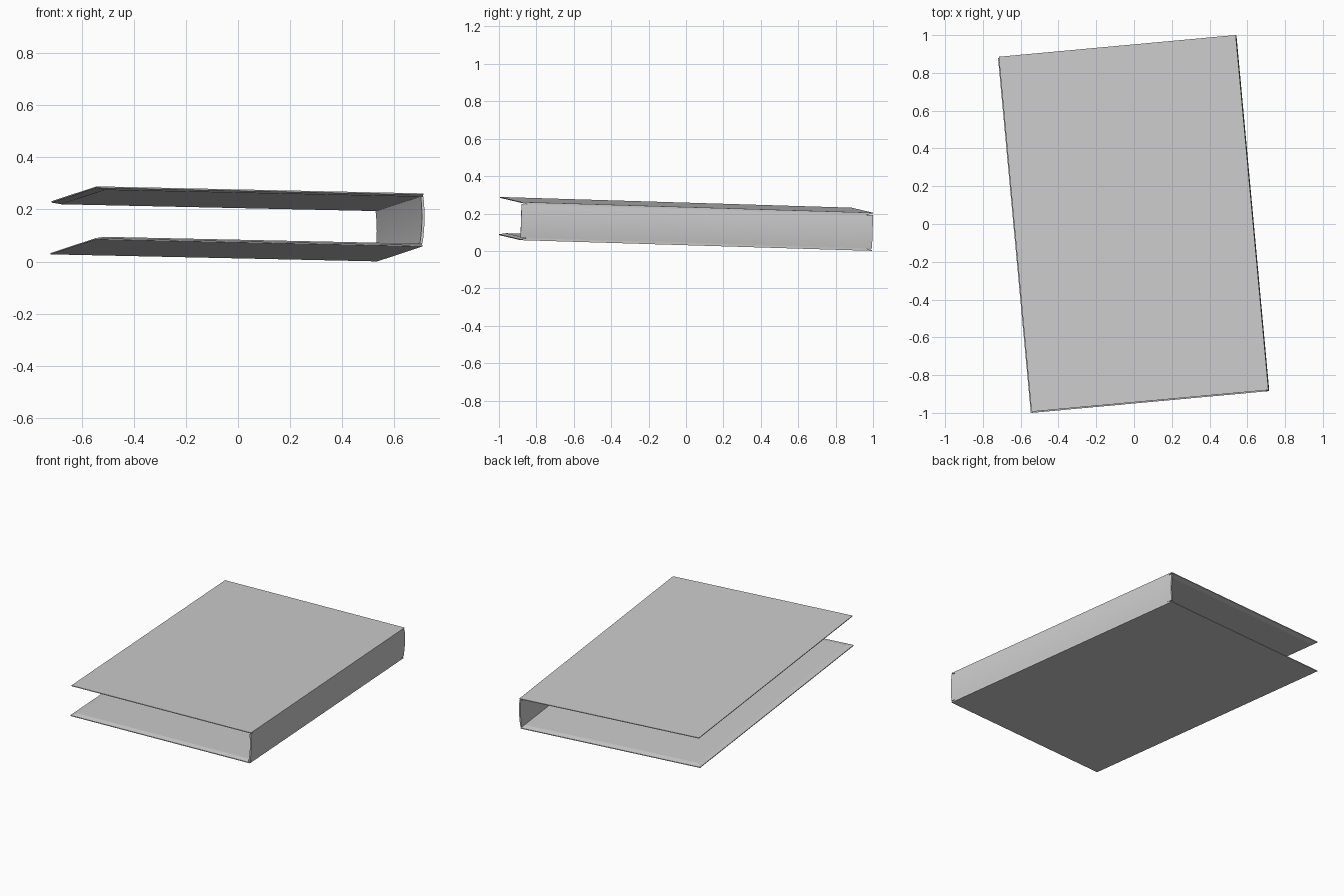
import bpy, bmesh
from mathutils import Matrix, Vector

cube = bpy.data.objects.get("Cube")
if cube:
    bpy.data.objects.remove(cube, do_unlink=True)

WIDTH, LENGTH, HEIGHT = 1.26, 1.888, 0.204
BOARD, EDGE, BORDER = 0.012, 0.005, 0.035   # board thickness, thin rim, bevel width
SPINE, BOW, STEPS = 0.01, 0.006, 12

# Slightly turned and tilted resting pose
u = Vector((1.255, 0.115, -0.027)).normalized()
v = Vector((-0.175, 1.875, -0.057))
v = (v - u * v.dot(u)).normalized()
n = u.cross(v)
pose = Matrix.Translation((-0.004, 0, 0.1445)) @ Matrix((u, v, n)).transposed().to_4x4()

grey = bpy.data.materials.new("plain_grey")
grey.use_nodes = True
grey.diffuse_color = (0.6, 0.6, 0.6, 1)
grey.node_tree.nodes["Principled BSDF"].inputs["Base Color"].default_value = grey.diffuse_color


def add_part(name, bm):
    bmesh.ops.recalc_face_normals(bm, faces=bm.faces)
    bm.transform(pose)
    mesh = bpy.data.meshes.new(name)
    bm.to_mesh(mesh)
    bm.free()
    mesh.materials.append(grey)
    obj = bpy.data.objects.new(name, mesh)
    bpy.context.collection.objects.link(obj)
    return obj


def loft(bm, rings):
    """Join closed rings of points with quads and cap both ends."""
    loops = [[bm.verts.new(p) for p in ring] for ring in rings]
    for a, b in zip(loops, loops[1:]):
        for i in range(len(a)):
            j = (i + 1) % len(a)
            bm.faces.new((a[i], a[j], b[j], b[i]))
    bm.faces.new(loops[0])
    bm.faces.new(loops[-1])


def cover(name, side):
    # Flat outside, inside face bevelled to a thin rim on the three free sides
    def ring(inset, depth):
        x0, x1 = -WIDTH / 2 + inset, WIDTH / 2
        y, z = LENGTH / 2 - inset, side * (HEIGHT / 2 - depth)
        return [(x0, -y, z), (x1, -y, z), (x1, y, z), (x0, y, z)]
    bm = bmesh.new()
    loft(bm, [ring(0, 0), ring(0, EDGE), ring(BORDER, BOARD)])
    return add_part(name, bm)


cover("top_cover", 1)
cover("bottom_cover", -1)

# Spine: thin bowed strip between the covers
half = HEIGHT / 2 - BOARD
arc = []
for i in range(STEPS + 1):
    t = -1 + 2 * i / STEPS
    arc.append((WIDTH / 2 + BOW * (1 - t * t), half * t))
profile = arc + [(x - SPINE, z) for x, z in reversed(arc)]
bm = bmesh.new()
loft(bm, [[(x, y, z) for x, z in profile] for y in (-LENGTH / 2, LENGTH / 2)])
spine = add_part("spine", bm)
bpy.ops.object.select_all(action='DESELECT')
spine.select_set(True)
bpy.context.view_layer.objects.active = spine
bpy.ops.object.shade_smooth_by_angle()
